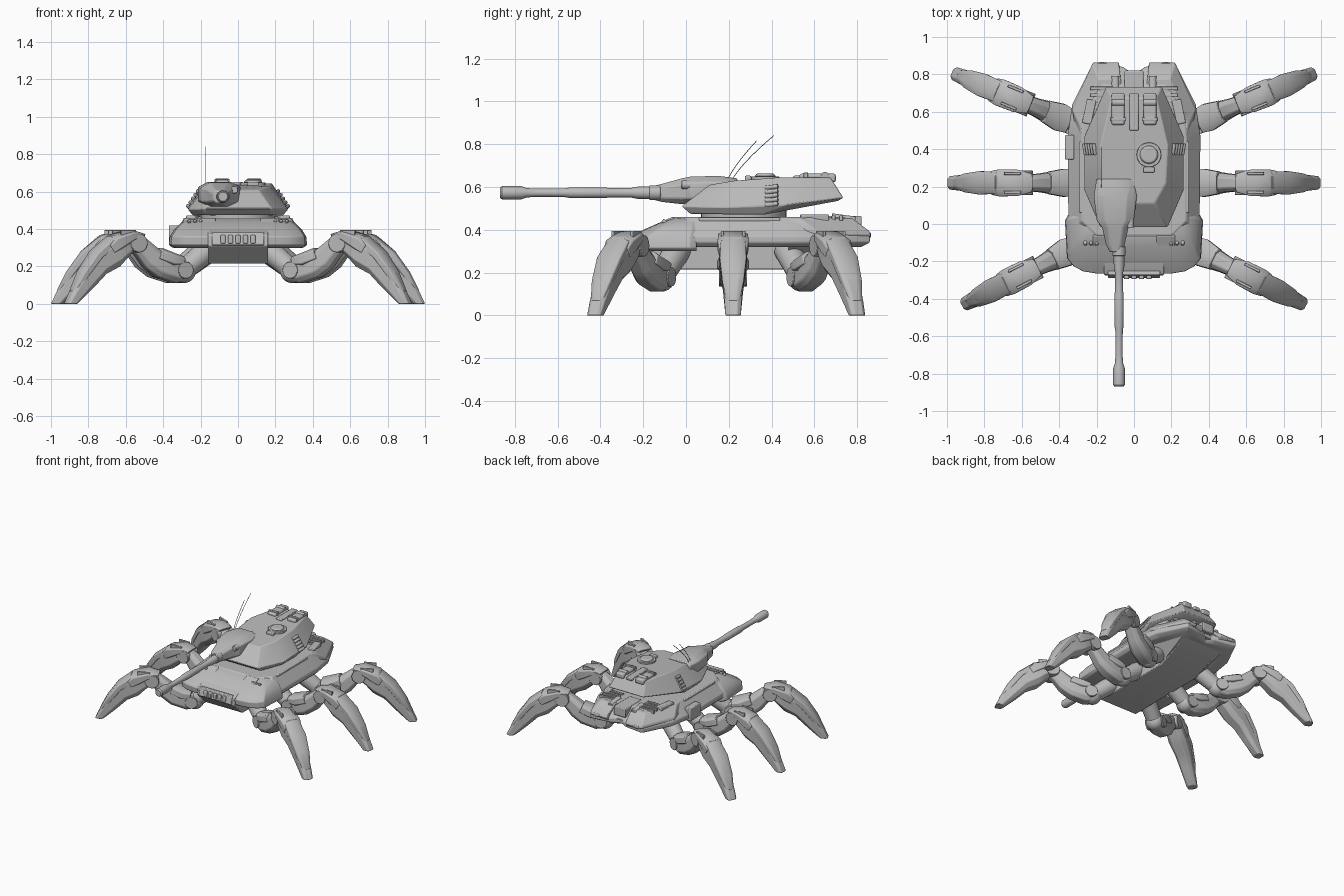
import bpy, bmesh, math
from mathutils import Matrix, Vector

if "Cube" in bpy.data.objects:
    bpy.data.objects.remove(bpy.data.objects["Cube"], do_unlink=True)

grey = bpy.data.materials.new("plain grey")
grey.use_nodes = True
grey.diffuse_color = (0.5, 0.5, 0.5, 1)
grey.node_tree.nodes["Principled BSDF"].inputs["Base Color"].default_value = grey.diffuse_color

IDENTITY = Matrix.Identity(4)
FLIP = Matrix.Scale(-1, 4, (1, 0, 0))
SIDES = (("left", IDENTITY), ("right", FLIP))


def finish(name, bm, matrix=IDENTITY, bevel=0.0):
    """Turn a bmesh into a bevelled, shaded object."""
    bm.transform(matrix)
    bmesh.ops.recalc_face_normals(bm, faces=bm.faces)
    mesh = bpy.data.meshes.new(name)
    bm.to_mesh(mesh)
    bm.free()
    mesh.materials.append(grey)
    obj = bpy.data.objects.new(name, mesh)
    bpy.context.collection.objects.link(obj)
    if bevel:
        mod = obj.modifiers.new("soft edges", "BEVEL")
        mod.width, mod.segments, mod.limit_method = bevel, 2, "ANGLE"
    bpy.ops.object.select_all(action="DESELECT")
    obj.select_set(True)
    bpy.context.view_layer.objects.active = obj
    bpy.ops.object.shade_smooth_by_angle(angle=math.radians(32))
    return obj


def loft(name, rings, matrix=IDENTITY, bevel=0.0):
    """Skin a stack of closed rings and cap both ends."""
    bm = bmesh.new()
    rows = [[bm.verts.new(p) for p in ring] for ring in rings]
    count = len(rows[0])
    for a, b in zip(rows, rows[1:]):
        for i in range(count):
            j = (i + 1) % count
            bm.faces.new((a[i], a[j], b[j], b[i]))
    bm.faces.new(rows[0])
    bm.faces.new(rows[-1])
    return finish(name, bm, matrix, bevel)


def mirrored(half):
    """Close a half outline, given from front centre to rear centre."""
    return half + [(-x, y, z) for x, y, z in reversed(half[1:-1])]


def limb(name, stations, matrix=IDENTITY, bevel=0.004, chamfer=0.22):
    """Chamfered limb; each station is an outer point, an inner point and a width."""
    rings = []
    for so, zo, si, zi, width in stations:
        outer, inner = Vector((so, 0, zo)), Vector((si, 0, zi))
        ring = []
        for u, v in ((chamfer, 0), (1 - chamfer, 0), (1, chamfer), (1, 1 - chamfer),
                     (1 - chamfer, 1), (chamfer, 1), (0, 1 - chamfer), (0, chamfer)):
            ring.append(outer.lerp(inner, v) + Vector((0, (u - 0.5) * width, 0)))
        rings.append(ring)
    return loft(name, rings, matrix, bevel)


def box(name, loc, size, matrix=IDENTITY, bevel=0.006, tilt=0, turn=0):
    bm = bmesh.new()
    bmesh.ops.create_cube(bm, size=1)
    place = (Matrix.Translation(loc) @ Matrix.Rotation(math.radians(turn), 4, "Z")
             @ Matrix.Rotation(math.radians(tilt), 4, "X") @ Matrix.Diagonal((*size, 1)))
    return finish(name, bm, matrix @ place, bevel)


def rod(name, start, end, r1, r2=None, matrix=IDENTITY, bevel=0.003, sides=20):
    bm = bmesh.new()
    a, b = Vector(start), Vector(end)
    bmesh.ops.create_cone(bm, cap_ends=True, segments=sides, radius1=r1,
                          radius2=r1 if r2 is None else r2, depth=(b - a).length)
    aim = Matrix.Translation((a + b) / 2) @ (b - a).to_track_quat("Z", "Y").to_matrix().to_4x4()
    return finish(name, bm, matrix @ aim, bevel)


def ball(name, loc, radius, matrix=IDENTITY):
    bm = bmesh.new()
    bmesh.ops.create_uvsphere(bm, u_segments=20, v_segments=12, radius=radius)
    return finish(name, bm, matrix @ Matrix.Translation(loc))


# Lower hull with sloped nose, and a tail that flares out to the rear pods
belly = [(-0.275, 0.31), (-0.17, 0.215), (0.49, 0.215), (0.82, 0.35), (0.78, 0.42), (-0.12, 0.43), (-0.27, 0.37)]
loft("lower_hull", [[(x, y, z) for y, z in belly] for x in (-0.16, 0.16)], bevel=0.006)
tail = ((0.48, 0.155, 0.22, 0.29, 0.33), (0.82, 0.19, 0.345, 0.22, 0.37))
loft("tail_underside", [[(-a, y, low), (a, y, low), (b, y, high), (-b, y, high)] for y, a, low, b, high in tail])

# Upper hull, widest near its lower edge
hull_low = [(0, -0.1), (0.2, -0.1), (0.33, 0), (0.335, 0.46), (0.3, 0.62), (0.2, 0.82), (0.05, 0.8), (0, 0.78)]
hull_mid = [(0, -0.15), (0.2, -0.15), (0.35, -0.05), (0.355, 0.47), (0.33, 0.64), (0.22, 0.86), (0.06, 0.84), (0, 0.8)]
hull_top = [(0, -0.06), (0.2, -0.06), (0.28, 0.02), (0.28, 0.45), (0.27, 0.58), (0.17, 0.74), (0.06, 0.74), (0, 0.72)]
levels = ((hull_low, 0.32), (hull_mid, 0.34), (hull_mid, 0.37), (hull_top, 0.46))
loft("upper_hull", [mirrored([(x, y, z) for x, y in half]) for half, z in levels], bevel=0.006)

# Fender wrapping the nose, sloping back to the deck
fender = [(0, -1), (0.55, -1), (0.74, -0.93), (0.88, -0.76), (0.97, -0.5), (1, 0.8), (0.95, 1), (0, 1)]
shells = ((0.3, 0.35, -0.225), (0.315, 0.37, -0.26), (0.36, 0.365, -0.265), (0.4, 0.34, -0.2), (0.435, 0.305, -0.12), (0.455, 0.26, -0.06))
loft("front_fender", [mirrored([(x * w, front + (y + 1) / 2 * (0.05 - front), z) for x, y in fender])
                      for z, w, front in shells], bevel=0.005)
box("nose_plate", (0, -0.262, 0.345), (0.28, 0.04, 0.07), tilt=-15)
for i in range(5):
    box("nose_block", (-0.08 + i * 0.04, -0.28, 0.345), (0.028, 0.03, 0.045))
box("side_stowage", (-0.345, 0.41, 0.37), (0.05, 0.13, 0.1))

# Rear pods and engine deck
for side, m in SIDES:
    box(side + "_deck_rail", (0.275, 0.25, 0.448), (0.04, 0.38, 0.02), m)
    pod = [(0.06, 0.55), (0.31, 0.5), (0.33, 0.62), (0.22, 0.865), (0.08, 0.865)]
    loft(side + "_rear_pod", [[(x * k, y - s, z) for x, y in pod]
                              for z, k, s in ((0.345, 0.96, 0.03), (0.375, 1, 0), (0.395, 1, 0.01), (0.455, 0.88, 0.09))], m, 0.006)
    for i in range(4):
        box(side + "_engine_slat", (0.17, 0.62 + i * 0.035, 0.455), (0.13, 0.018, 0.025), m, 0.003)
    box(side + "_rear_stowage", (0.24, 0.6, 0.45), (0.05, 0.13, 0.045), m, turn=12)
    rod(side + "_exhaust", (0.1, 0.68, 0.455), (0.1, 0.79, 0.44), 0.022, matrix=m)
    box(side + "_tail_light", (0.17, 0.85, 0.375), (0.05, 0.03, 0.025), m)
    box(side + "_front_hatch", (0.17, -0.09, 0.44), (0.1, 0.07, 0.015), m, tilt=25)
    for i in range(3):
        rod(side + "_fender_stud", (0.2 + i * 0.03, -0.08, 0.42), (0.2 + i * 0.03, -0.11, 0.445), 0.01, matrix=m, sides=8)
box("rear_spine", (0, 0.72, 0.43), (0.1, 0.2, 0.07))

# Turret
rod("turret_ring", (0, 0.27, 0.43), (0, 0.27, 0.5), 0.2, sides=40)
turret_low = [(0, 0.02, 0.475), (0.18, 0.02, 0.475), (0.24, 0.2, 0.472), (0.24, 0.36, 0.47), (0.13, 0.71, 0.535), (0, 0.71, 0.535)]
turret_mid = [(0, -0.02, 0.51), (0.18, -0.02, 0.51), (0.267, 0.18, 0.505), (0.267, 0.47, 0.515), (0.15, 0.735, 0.55), (0, 0.735, 0.55)]
turret_top = [(0, 0.11, 0.61), (0.11, 0.11, 0.61), (0.17, 0.22, 0.63), (0.18, 0.42, 0.645), (0.12, 0.675, 0.645), (0, 0.675, 0.645)]
loft("turret", [mirrored(r) for r in (turret_low, turret_mid, turret_top)], bevel=0.006)
for side, m in SIDES:
    for i in range(5):
        z = 0.515 + i * 0.02
        x = 0.258 - i * 0.013
        rod(side + "_smoke_tube", (x, 0.37, z), (x + 0.01, 0.43, z + 0.008), 0.011, matrix=m, sides=10)
    box(side + "_turret_bin", (0.085, 0.615, 0.642), (0.07, 0.17, 0.04), m, 0.01)
    rod(side + "_bin_roll", (0.05, 0.65, 0.65), (0.12, 0.65, 0.65), 0.02, matrix=m)
    box(side + "_bin_strap", (0.085, 0.56, 0.645), (0.08, 0.02, 0.045), m, 0.003)
box("turret_rail", (0, 0.6, 0.64), (0.05, 0.2, 0.025))
rod("hatch_rim", (0.08, 0.37, 0.62), (0.08, 0.37, 0.65), 0.066, sides=28)
rod("hatch_lid", (0.08, 0.37, 0.65), (0.08, 0.37, 0.662), 0.05, 0.04, sides=28)
box("periscope", (0.08, 0.29, 0.64), (0.06, 0.03, 0.025))

# Gun, thickened at the sleeve and the muzzle
GUN_X, GUN_Z = -0.08, 0.573
profile = [(-0.87, 0.024), (-0.86, 0.031), (-0.77, 0.031), (-0.745, 0.022), (-0.7, 0.019), (-0.57, 0.02),
           (-0.54, 0.025), (-0.38, 0.025), (-0.36, 0.022), (-0.26, 0.022), (-0.23, 0.028), (0, 0.032)]
turns = [math.tau * i / 20 for i in range(20)]
loft("gun_barrel", [[(GUN_X + r * math.cos(t), y, GUN_Z + r * math.sin(t)) for t in turns] for y, r in profile])
along_y = Matrix.Translation((-0.1, 0, 0)) @ Matrix.Rotation(math.pi / 2, 4, "Z")
mantlet = [(-0.15, 0.605, 0.54, 0.06), (-0.11, 0.615, 0.53, 0.1), (-0.02, 0.64, 0.52, 0.14), (0.02, 0.648, 0.52, 0.2), (0.15, 0.652, 0.52, 0.23), (0.24, 0.64, 0.55, 0.2)]
limb("gun_mantlet", [(y, top, y, low, w) for y, top, low, w in mantlet], along_y, 0.006)
rod("gun_collar", (GUN_X, -0.17, GUN_Z), (GUN_X, -0.12, GUN_Z), 0.035)
rod("gun_sight", (-0.02, -0.02, 0.61), (-0.02, 0.1, 0.61), 0.02)

# Whip antennas
for start, reach in ((0.19, 0.14), (0.21, 0.2)):
    curve = bpy.data.curves.new("antenna", "CURVE")
    curve.dimensions, curve.bevel_depth, curve.bevel_resolution = "3D", 0.002, 1
    spline = curve.splines.new("POLY")
    spline.points.add(7)
    for i, point in enumerate(spline.points):
        t = i / 7
        point.co = (-0.175, start + reach * t ** 1.3, 0.62 + (0.14 + reach * 0.4) * t, 1)
    curve.materials.append(grey)
    bpy.context.collection.objects.link(bpy.data.objects.new("antenna", curve))

# Legs, one design placed six times
THIGH = [(-0.02, 0.23, -0.02, 0.13, 0.1), (0.06, 0.24, 0.07, 0.112, 0.12), (0.13, 0.265, 0.18, 0.145, 0.12),
         (0.18, 0.3, 0.25, 0.195, 0.1), (0.24, 0.345, 0.3, 0.26, 0.09), (0.3, 0.37, 0.34, 0.29, 0.08)]
SHIN = [(0.3, 0.37, 0.31, 0.29, 0.09), (0.35, 0.385, 0.36, 0.25, 0.12), (0.44, 0.362, 0.41, 0.2, 0.13), (0.54, 0.29, 0.49, 0.16, 0.115),
        (0.62, 0.185, 0.56, 0.09, 0.095), (0.685, 0.075, 0.625, 0.03, 0.08), (0.72, 0, 0.66, 0, 0.072)]
KNEE_CAP = [(0.26, 0.375, 0.28, 0.35, 0.1), (0.34, 0.395, 0.34, 0.33, 0.14), (0.45, 0.368, 0.41, 0.28, 0.145), (0.49, 0.325, 0.45, 0.26, 0.13)]
SHIN_GUARD = [(0.46, 0.362, 0.43, 0.3, 0.115), (0.56, 0.282, 0.52, 0.24, 0.125), (0.64, 0.17, 0.6, 0.14, 0.1), (0.69, 0.07, 0.65, 0.05, 0.06)]
THIGH_PLATE = [(0.03, 0.255, 0.04, 0.2, 0.13), (0.08, 0.27, 0.11, 0.2, 0.15), (0.16, 0.3, 0.19, 0.23, 0.12)]
PLACES = (("front", 0.28, -0.11, -27), ("middle", 0.28, 0.22, 0), ("rear", 0.31, 0.535, 22.5))
for side, m in SIDES:
    for row, x, y, angle in PLACES:
        leg = m @ Matrix.Translation((x, y, 0)) @ Matrix.Rotation(math.radians(angle), 4, "Z")
        tag = f"{side}_{row}_"
        rod(tag + "hip_arm", (-0.16, 0, 0.31), (0.01, 0, 0.18), 0.065, 0.055, leg)
        ball(tag + "hip_joint", (0.01, 0, 0.175), 0.064, leg)
        rod(tag + "hip_axle", (0.03, -0.066, 0.18), (0.03, 0.066, 0.18), 0.045, matrix=leg)
        limb(tag + "thigh", THIGH, leg, 0.006)
        limb(tag + "thigh_plate", THIGH_PLATE, leg)
        rod(tag + "knee_axle", (0.31, -0.065, 0.325), (0.31, 0.065, 0.325), 0.05, matrix=leg)
        limb(tag + "shin", SHIN, leg)
        limb(tag + "knee_cap", KNEE_CAP, leg)
        limb(tag + "shin_guard", SHIN_GUARD, leg)
        for w in (-0.05, 0.05):
            box(tag + "knee_fin", (0.37, w, 0.38), (0.09, 0.015, 0.03), leg, 0.003)
